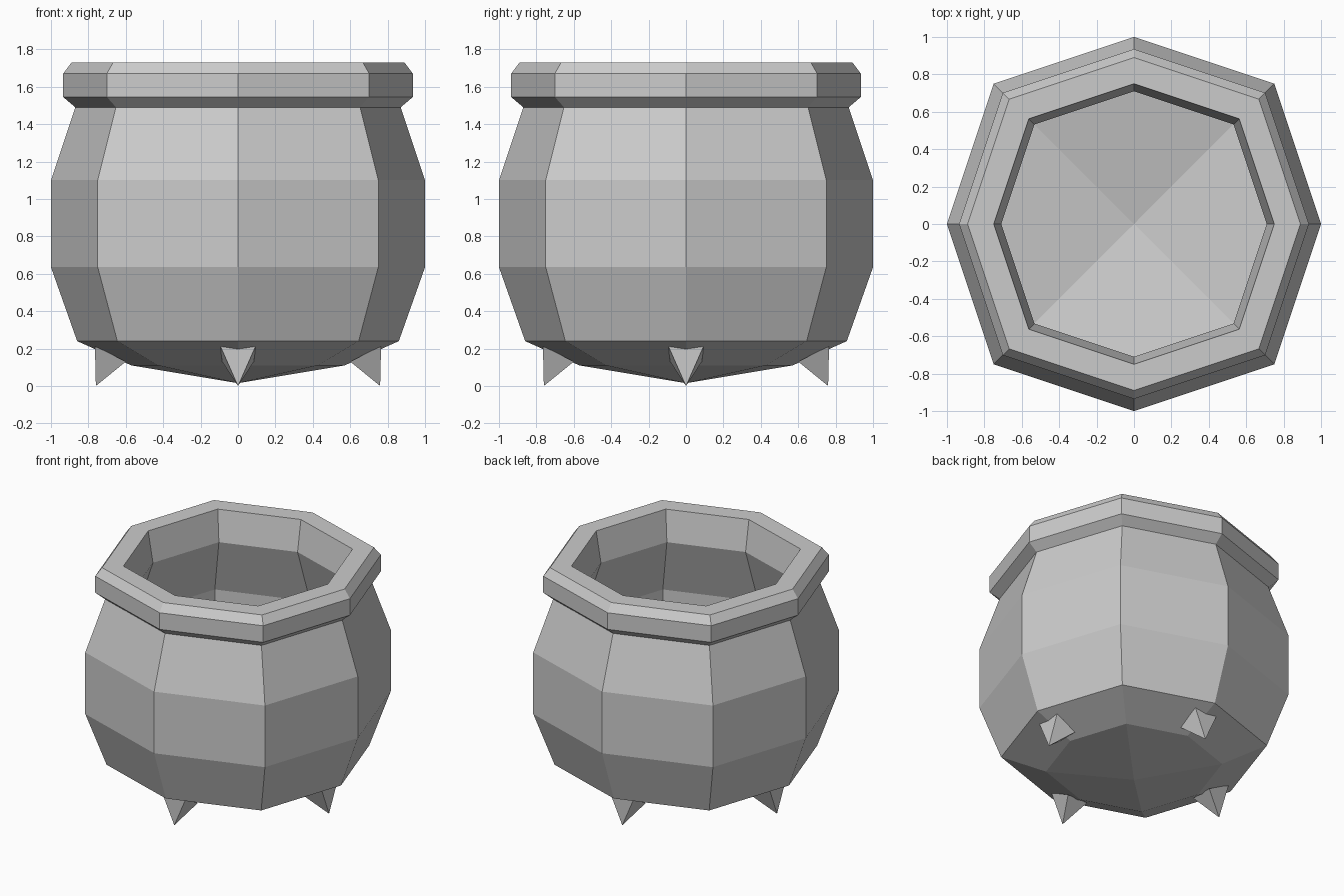
import bpy, bmesh, math
from mathutils import Matrix

if "Cube" in bpy.data.objects:
    bpy.data.objects.remove(bpy.data.objects["Cube"])


def finish(bm, name):
    bmesh.ops.recalc_face_normals(bm, faces=bm.faces)
    mesh = bpy.data.meshes.new(name)
    bm.to_mesh(mesh)
    bm.free()
    obj = bpy.data.objects.new(name, mesh)
    bpy.context.collection.objects.link(obj)
    return obj


# Slightly squared-in octagon: four points on the axes, four at 0.75 on the diagonals
OCTAGON = [(1, 0), (.75, .75), (0, 1), (-.75, .75),
           (-1, 0), (-.75, -.75), (0, -1), (.75, -.75)]

# Pot profile (radius, height): outside from the base up, over the rim, down inside
PROFILE = [(.57, .11), (.86, .24), (1, .635), (1, 1.10), (.87, 1.49),
           (.935, 1.545), (.935, 1.67), (.89, 1.73), (.75, 1.73),
           (.71, 1.50), (.86, 1.07), (.86, .67), (.74, .33)]


def cap(bm, ring, z):
    # four quads meeting at a centre point
    centre = bm.verts.new((0, 0, z))
    for i in range(1, 8, 2):
        bm.faces.new((centre, ring[i], ring[(i + 1) % 8], ring[(i + 2) % 8]))


# Cauldron body
bm = bmesh.new()
rings = [[bm.verts.new((x * r, y * r, z)) for x, y in OCTAGON] for r, z in PROFILE]
for low, high in zip(rings, rings[1:]):
    for i in range(8):
        j = (i + 1) % 8
        bm.faces.new((low[i], low[j], high[j], high[i]))
cap(bm, rings[0], .015)
cap(bm, rings[-1], .19)
finish(bm, "cauldron_body")


# Pointed feet, one under each axis
def foot(name, angle):
    bm = bmesh.new()
    base = [bm.verts.new(p) for p in ((.765, -.095, .215), (.765, .095, .215),
                                      (.60, .085, .13), (.60, -.085, .13))]
    tip = bm.verts.new((.76, 0, 0))
    bm.faces.new(base)
    for i in range(4):
        bm.faces.new((base[i], base[(i + 1) % 4], tip))
    bm.transform(Matrix.Rotation(angle, 4, 'Z'))
    finish(bm, name)


for k, side in enumerate(("right", "back", "left", "front")):
    foot(side + "_foot", k * math.pi / 2)
